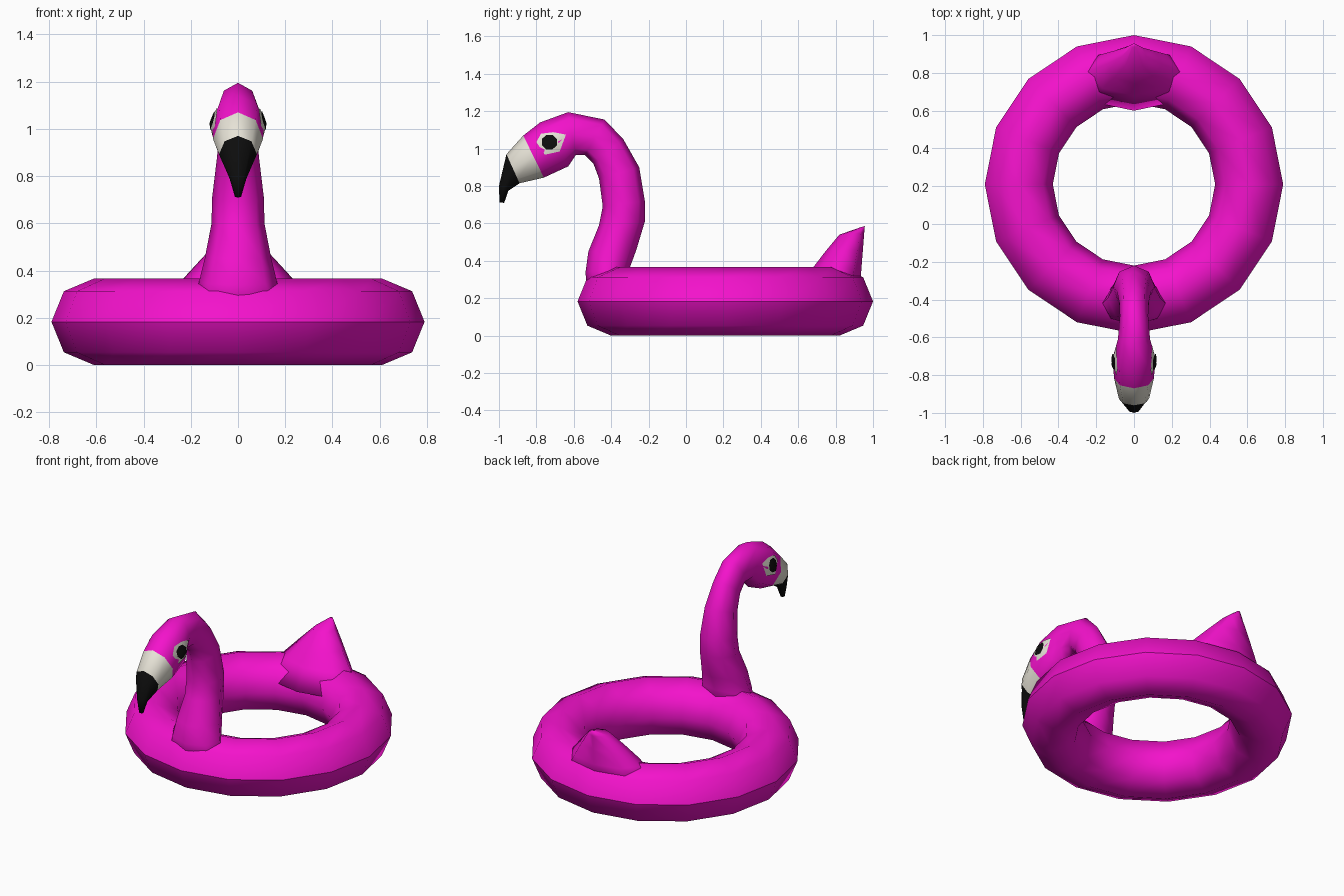
import bpy, bmesh
from math import sin, cos, tau
from mathutils import Vector
from mathutils.bvhtree import BVHTree

if "Cube" in bpy.data.objects:
    bpy.data.objects.remove(bpy.data.objects["Cube"])


def material(name, rgb):
    m = bpy.data.materials.new(name)
    m.diffuse_color = (*rgb, 1)
    m.use_nodes = True
    m.node_tree.nodes["Principled BSDF"].inputs["Base Color"].default_value = m.diffuse_color
    return m


PINK = material("pink vinyl", (0.9, 0.006, 0.6))
WHITE = material("off white", (0.8, 0.77, 0.68))
BLACK = material("black", (0.004, 0.004, 0.004))


def finish(bm, name, mats):
    bmesh.ops.recalc_face_normals(bm, faces=bm.faces)
    for f in bm.faces:
        f.smooth = True
    me = bpy.data.meshes.new(name)
    bm.to_mesh(me)
    for m in mats:
        me.materials.append(m)
    ob = bpy.data.objects.new(name, me)
    bpy.context.collection.objects.link(ob)
    return ob


def bridge(bm, a, b, mat=0):
    n = len(a)
    for i in range(n):
        j = (i + 1) % n
        bm.faces.new((a[i], a[j], b[j], b[i])).material_index = mat


def loft(sections, n=8, mat_of=lambda i: 0):
    """Skin oval sections given as (y0, z0, y1, z1, half width)."""
    bm = bmesh.new()
    rings = []
    for y0, z0, y1, z1, w in sections:
        p, q = Vector((0, y0, z0)), Vector((0, y1, z1))
        mid, half = (p + q) / 2, (q - p) / 2
        rings.append([bm.verts.new(mid + half * cos(tau * k / n) + Vector((w * sin(tau * k / n), 0, 0)))
                      for k in range(n)])
    for i in range(len(rings) - 1):
        bridge(bm, rings[i], rings[i + 1], mat_of(i))
    bm.faces.new(rings[0])
    bm.faces.new(rings[-1]).material_index = mat_of(len(rings) - 2)
    return bm


# Swim ring: 16 x 8 torus with a sharp outer seam
bm = bmesh.new()
rings = []
for i in range(16):
    a = tau * i / 16
    rings.append([bm.verts.new(((0.61 + 0.18 * cos(tau * k / 8)) * cos(a),
                                0.21 + (0.61 + 0.18 * cos(tau * k / 8)) * sin(a),
                                0.183 + 0.183 * sin(tau * k / 8))) for k in range(8)])
for i in range(16):
    bridge(bm, rings[i], rings[(i + 1) % 16])
    bm.edges.get((rings[i][0], rings[(i + 1) % 16][0])).smooth = False
finish(bm, "swim_ring", [PINK])

# Neck, head and beak in one bent loft
neck = [(-.53, .22, -.30, .22, .20), (-.537, .34, -.30, .365, .165), (-.522, .45, -.265, .46, .14),
        (-.465, .59, -.22, .61, .112), (-.445, .69, -.22, .72, .11), (-.465, .84, -.25, .90, .09),
        (-.495, .92, -.335, 1.05, .078), (-.54, .965, -.435, 1.155, .075), (-.59, .965, -.63, 1.195, .085),
        (-.63, .905, -.78, 1.14, .112), (-.76, .845, -.87, 1.07, .106), (-.89, .815, -.96, .97, .08),
        (-.95, .775, -1.0, .80, .035), (-.972, .71, -.997, .713, .013)]
bm = loft(neck, 8, lambda i: 0 if i < 10 else 1 if i == 10 else 2)
bm.normal_update()
head_surface = BVHTree.FromBMesh(bm)
finish(bm, "neck_head_and_beak", [PINK, WHITE, BLACK])

# Tail: tapering upright lump on the back of the ring
tail = [(.60, .24, .93, .24, .33), (.68, .365, .938, .36, .235), (.745, .45, .946, .46, .15),
        (.82, .54, .953, .55, .065), (.935, .58, .956, .586, .012)]
finish(loft(tail), "tail", [PINK])


# Eyes: flat patches projected onto each side of the head
def eye_patch(name, centre, outline, mat, lift):
    for side, label in ((1, "left"), (-1, "right")):
        bm = bmesh.new()

        def put(y, z):
            hit = head_surface.ray_cast(Vector((side, y, z)), Vector((-side, 0, 0)))[0]
            return bm.verts.new((hit.x + side * lift, y, z))

        cy, cz = centre
        mid = put(cy, cz)
        inner = [put(cy + (y - cy) / 2, cz + (z - cz) / 2) for y, z in outline]
        outer = [put(y, z) for y, z in outline]
        bridge(bm, inner, outer)
        for i in range(len(inner)):
            bm.faces.new((mid, inner[i - 1], inner[i]))
        ob = finish(bm, f"{label}_{name}", [mat])
        if sum(p.normal.x for p in ob.data.polygons) * side < 0:
            ob.data.flip_normals()


eye_patch("eye_white", (-.725, 1.035),
          [(-.80, 1.035), (-.775, 1.08), (-.71, 1.088), (-.642, 1.075), (-.675, .985), (-.755, .967)], WHITE, .006)
eye_patch("pupil", (-.73, 1.035),
          [(-.73 + .044 * cos(tau * (k + .5) / 8), 1.035 + .042 * sin(tau * (k + .5) / 8)) for k in range(8)],
          BLACK, .010)
